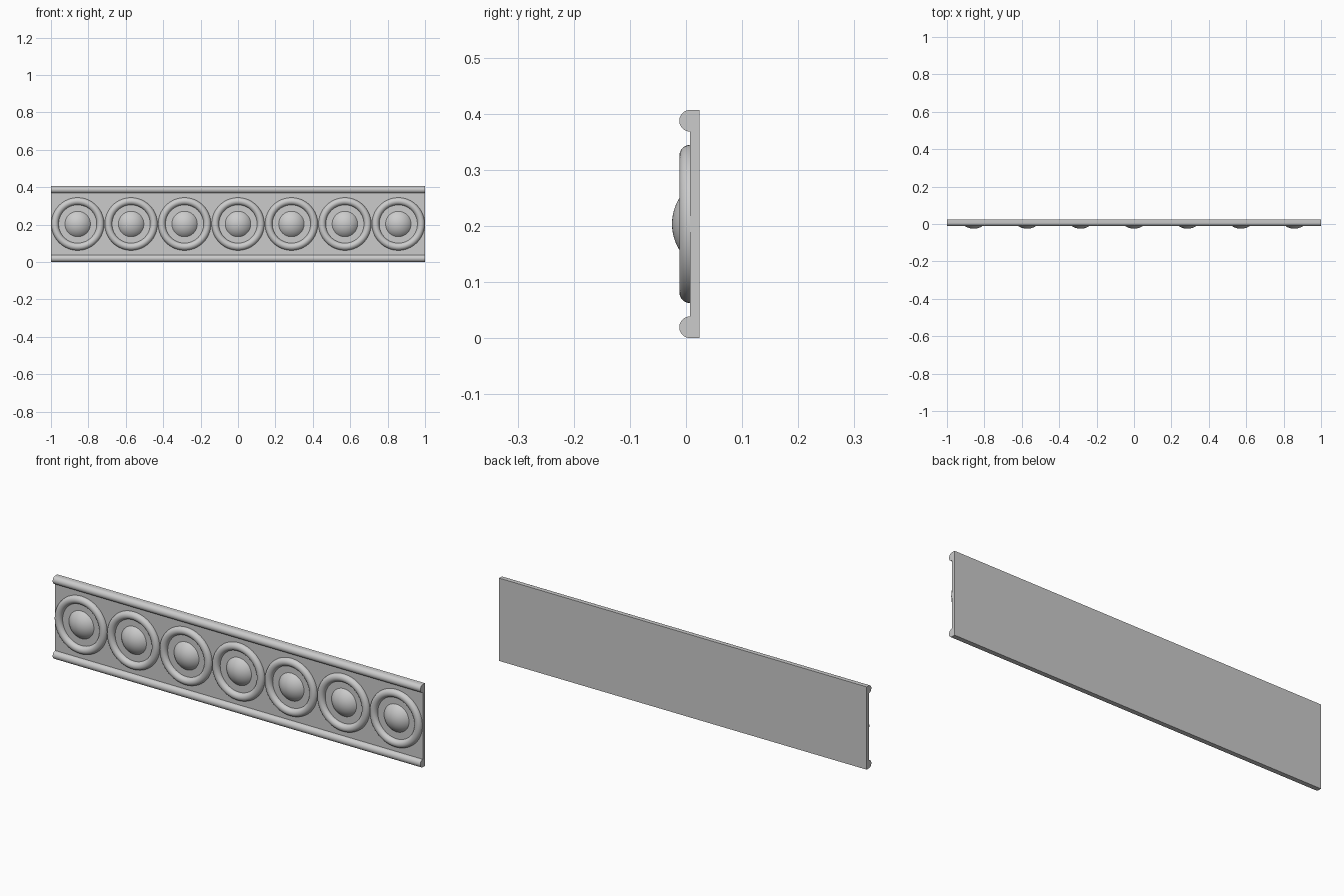
import bpy, bmesh, math

if "Cube" in bpy.data.objects:
    bpy.data.objects.remove(bpy.data.objects["Cube"])

LENGTH, HEIGHT = 2.0, 0.407
BACK, FACE = 0.0243, 0.0075      # y of the panel's back and front faces
BEAD = 0.0195                    # radius of rails and rings
COUNT = 7
PITCH = LENGTH / COUNT


def finish(name, bm):
    bmesh.ops.recalc_face_normals(bm, faces=bm.faces)
    mesh = bpy.data.meshes.new(name)
    bm.to_mesh(mesh)
    bm.free()
    ob = bpy.data.objects.new(name, mesh)
    bpy.context.collection.objects.link(ob)
    bpy.ops.object.select_all(action='DESELECT')
    ob.select_set(True)
    bpy.context.view_layer.objects.active = ob
    bpy.ops.object.shade_smooth_by_angle(angle=math.radians(35))
    return ob


def half_round(z, n=16):
    # points of a half circle bulging forward, from low to high z
    return [(FACE - BEAD * math.sin(math.pi * i / n),
             z - BEAD * math.cos(math.pi * i / n)) for i in range(n + 1)]


# Panel with both half-round rails: one cross-section swept along x
profile = [(BACK, 0)] + half_round(BEAD) + half_round(HEIGHT - BEAD) + [(BACK, HEIGHT)]
bm = bmesh.new()
face = bm.faces.new([bm.verts.new((-LENGTH / 2, y, z)) for y, z in profile])
new = bmesh.ops.extrude_face_region(bm, geom=[face], use_keep_orig=True)['geom']
bmesh.ops.translate(bm, vec=(LENGTH, 0, 0),
                    verts=[g for g in new if isinstance(g, bmesh.types.BMVert)])
finish("panel_with_rails", bm)


def lathe(name, points, x):
    # points are (radius, y), spun about the front-back axis
    bm = bmesh.new()
    verts = [bm.verts.new((r, y, 0)) for r, y in points]
    edges = [bm.edges.new(p) for p in zip(verts, verts[1:])]
    bmesh.ops.spin(bm, geom=verts + edges, cent=(0, 0, 0), axis=(0, 1, 0),
                   angle=2 * math.pi, steps=64)
    bmesh.ops.remove_doubles(bm, verts=bm.verts, dist=1e-5)
    ob = finish(name, bm)
    ob.location = (x, 0, HEIGHT / 2)


# Half-round ring and low dome profiles
ring = [(z, y) for y, z in half_round(0.141 - BEAD)]
BASE, RISE = 0.068, 0.0325
R = (BASE ** 2 + RISE ** 2) / (2 * RISE)
span = math.asin(BASE / R)
dome = [(R * math.sin(span * i / 12), FACE - RISE + R * (1 - math.cos(span * i / 12)))
        for i in range(13)]

# Row of ringed bosses
for i in range(COUNT):
    x = (i - (COUNT - 1) / 2) * PITCH
    lathe(f"ring_{i + 1}", ring, x)
    lathe(f"boss_{i + 1}", dome, x)
